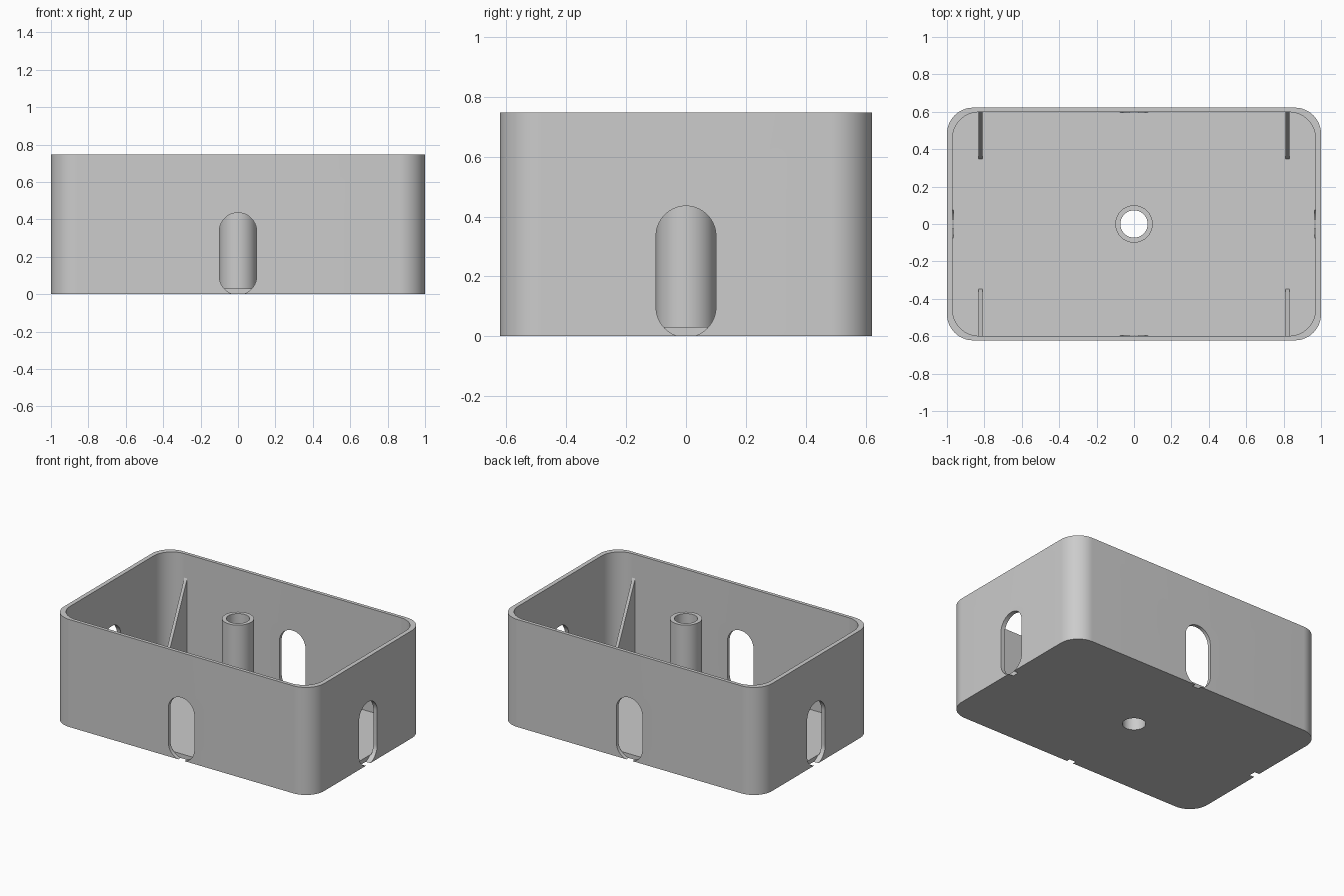
import bpy, bmesh
from math import cos, sin, pi, radians
from mathutils import Matrix, Vector

if "Cube" in bpy.data.objects:
    bpy.data.objects.remove(bpy.data.objects["Cube"])

# Overall sizes (half extents for x and y)
HX, HY, TOP = 1.0, 0.622, 0.747
IN_X, IN_Y, FLOOR = 0.97, 0.598, 0.03
CORNER = 0.14

grey = bpy.data.materials.new("light grey plastic")
grey.use_nodes = True
GREY = (0.604, 0.604, 0.604, 1)
grey.diffuse_color = GREY
grey.node_tree.nodes["Principled BSDF"].inputs["Base Color"].default_value = GREY


def rounded_rect(hx, hy, r, steps=16):
    """Outline with rounded corners; also gives circles and slots."""
    pts = []
    for q, (sx, sy) in enumerate([(1, 1), (-1, 1), (-1, -1), (1, -1)]):
        for i in range(steps + 1):
            a = (q + i / steps) * pi / 2
            p = Vector((sx * (hx - r) + r * cos(a), sy * (hy - r) + r * sin(a)))
            if not pts or min((p - o).length for o in pts) > 1e-5:
                pts.append(p)
    return pts


def prism(name, outline, z0, z1, matrix=Matrix()):
    """Extrude a closed outline between two heights, then place it."""
    bm = bmesh.new()
    face = bm.faces.new([bm.verts.new((x, y, z0)) for x, y in outline])
    ext = bmesh.ops.extrude_face_region(bm, geom=[face])
    moved = [v for v in ext["geom"] if isinstance(v, bmesh.types.BMVert)]
    bmesh.ops.translate(bm, verts=moved, vec=(0, 0, z1 - z0))
    bmesh.ops.transform(bm, matrix=matrix, verts=bm.verts)
    bmesh.ops.recalc_face_normals(bm, faces=bm.faces)
    mesh = bpy.data.meshes.new(name)
    bm.to_mesh(mesh)
    bm.free()
    mesh.materials.append(grey)
    ob = bpy.data.objects.new(name, mesh)
    bpy.context.collection.objects.link(ob)
    return ob


def activate(ob):
    bpy.ops.object.select_all(action="DESELECT")
    ob.select_set(True)
    bpy.context.view_layer.objects.active = ob


def cut(ob, cutter):
    activate(ob)
    mod = ob.modifiers.new("cut", "BOOLEAN")
    mod.operation, mod.solver, mod.object = "DIFFERENCE", "EXACT", cutter
    bpy.ops.object.modifier_apply(modifier=mod.name)


def upright(turn):
    """Stand an outline up, facing the front, then turn it about z."""
    return Matrix.Rotation(radians(turn), 4, "Z") @ Matrix.Rotation(pi / 2, 4, "X")


# Open box with rounded corners
box = prism("box_shell", rounded_rect(HX, HY, CORNER), 0, TOP)
post = prism("centre_post", rounded_rect(0.1, 0.1, 0.1), FLOOR, TOP)
cavity = prism("cavity_cutter", rounded_rect(IN_X, IN_Y, CORNER), FLOOR, TOP + 0.1)
drill = prism("drill_cutter", rounded_rect(0.073, 0.073, 0.073), -0.1, TOP + 0.1)
cutters = [cavity, drill]
cut(box, cavity)
cut(box, drill)
cut(post, drill)

# Upright slot through the middle of each wall
SLOT_LOW, SLOT_HIGH = -0.003, 0.435
slot_half = (SLOT_HIGH - SLOT_LOW) / 2
lift = Matrix.Translation((0, 0, SLOT_LOW + slot_half))
for side in range(4):
    inner = IN_X - 0.006 if side % 2 else IN_Y - 0.001
    slot = prism("slot_cutter", rounded_rect(0.1, slot_half, 0.1),
                 inner, inner + 0.2, lift @ upright(side * 90))
    cut(box, slot)
    cutters.append(slot)

for c in cutters:
    bpy.data.objects.remove(c)

# Triangular ribs bracing the long walls
rib = [(IN_Y - 0.25, FLOOR), (IN_Y, FLOOR), (IN_Y, 0.58)]
for turn, end in ((90, "back"), (-90, "front")):
    for s in (-1, 1):
        side = "left" if s * turn > 0 else "right"
        prism(f"{end}_{side}_rib", rib, s * 0.82 - 0.011, s * 0.82 + 0.011, upright(turn))

# Smooth round walls, keep crisp rims
for ob in (box, post):
    activate(ob)
    bpy.ops.object.shade_smooth_by_angle(angle=radians(30))
